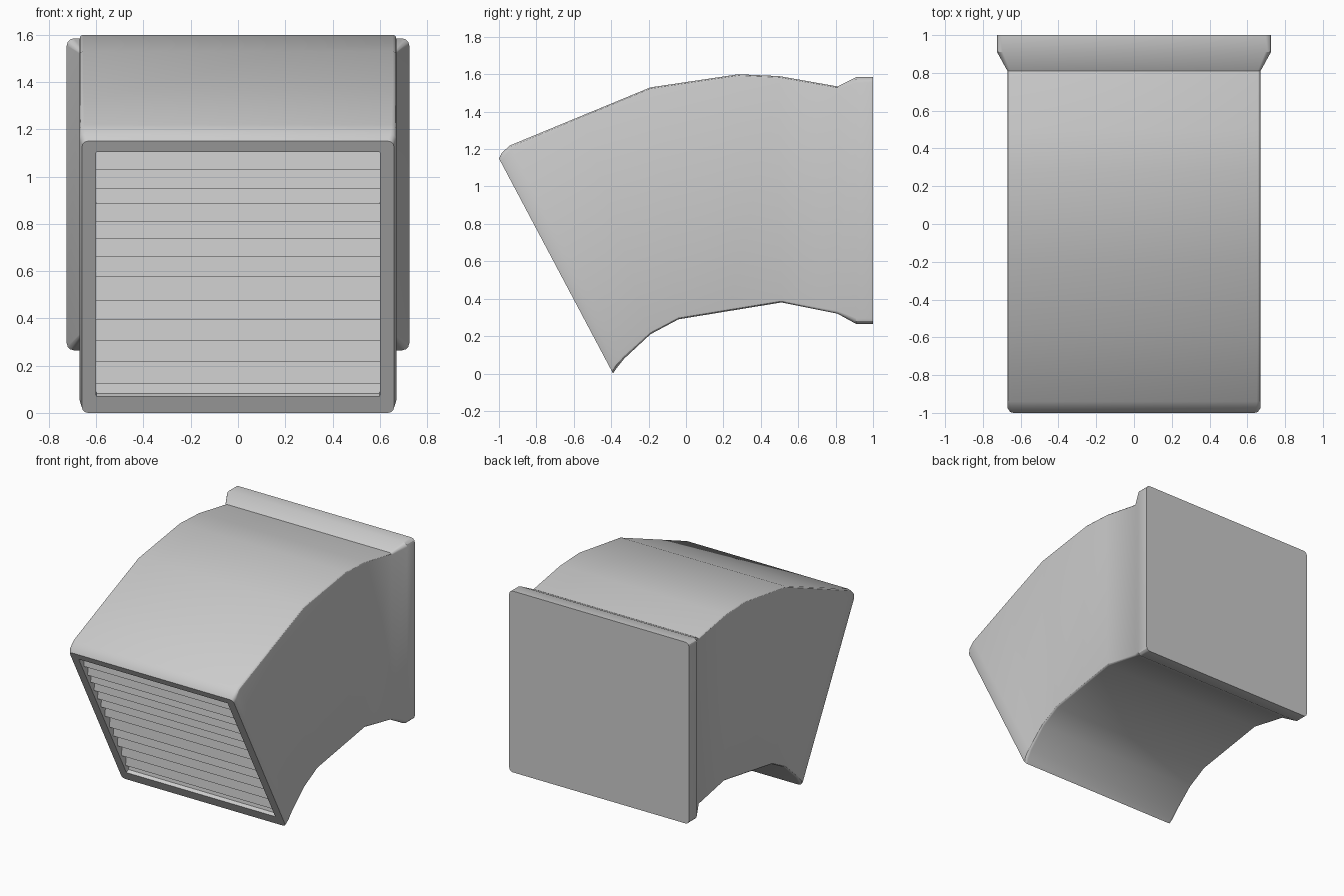
import bpy, bmesh, math
from mathutils import Vector

if "Cube" in bpy.data.objects:
    bpy.data.objects.remove(bpy.data.objects["Cube"])


def ring(bm, top, bottom, half, r, steps=3):
    """Rounded rectangle spanning two (y, z) points, extended sideways in x."""
    t, b = Vector((0, *top)), Vector((0, *bottom))
    mid, up = (t + b) / 2, (t - b).normalized()
    h = (t - b).length / 2
    verts = []
    for i, (sx, sy) in enumerate([(1, 1), (-1, 1), (-1, -1), (1, -1)]):
        for k in range(steps + 1):
            a = math.pi / 2 * (i + k / steps)
            x = sx * (half - r) + r * math.cos(a)
            v = sy * (h - r) + r * math.sin(a)
            verts.append(bm.verts.new(mid + up * v + Vector((x, 0, 0))))
    return verts


def finish(bm, name, angle):
    bmesh.ops.recalc_face_normals(bm, faces=bm.faces)
    me = bpy.data.meshes.new(name)
    bm.to_mesh(me)
    bm.free()
    ob = bpy.data.objects.new(name, me)
    bpy.context.collection.objects.link(ob)
    bpy.context.view_layer.objects.active = ob
    ob.select_set(True)
    bpy.ops.object.shade_smooth_by_angle(angle=math.radians(angle))
    ob.select_set(False)
    return ob


# Sloped mouth plane
T, B = Vector((-1.0, 1.15)), Vector((-0.39, 0.0))
d = (B - T).normalized()
inward = Vector((-d.y, d.x))
open_top, open_bot = T + d * 0.051, T + d * 1.223
depth = inward * 0.15

# Duct housing: recess, front lip, bent body, rear flange
sections = [
    (open_top + depth, open_bot + depth, 0.60, 0.004),
    (open_top, open_bot, 0.60, 0.004),
    (T, B, 0.66, 0.025),
    ((-0.985, 1.18), (-0.37, 0.03), 0.67, 0.025),
    ((-0.94, 1.22), (-0.33, 0.08), 0.67, 0.02),
    ((-0.56, 1.377), (-0.19, 0.21), 0.67, 0.015),
    ((-0.19, 1.53), (-0.04, 0.29), 0.67, 0.015),
    ((0.28, 1.60), (0.235, 0.335), 0.67, 0.015),
    ((0.50, 1.59), (0.51, 0.38), 0.67, 0.015),
    ((0.81, 1.535), (0.81, 0.32), 0.67, 0.015),
    ((0.91, 1.585), (0.91, 0.265), 0.725, 0.03),
    ((1.0, 1.585), (1.0, 0.265), 0.725, 0.03),
]
bm = bmesh.new()
rings = [ring(bm, *s) for s in sections]
for a, b in zip(rings, rings[1:]):
    n = len(a)
    for i in range(n):
        j = (i + 1) % n
        bm.faces.new((a[i], a[j], b[j], b[i]))
bm.faces.new(rings[0])
bm.faces.new(rings[-1])
finish(bm, "duct_housing", 30)

# Louver slats: upright blades stepping back down the mouth
edges = [1.105, 1.03, 0.95, 0.885, 0.81, 0.735, 0.66, 0.575,
         0.475, 0.395, 0.305, 0.215, 0.125, 0.065]
bm = bmesh.new()
for z1, z0 in zip(edges, edges[1:]):
    y0 = T.x + (T.y - z0) * (B.x - T.x) / (T.y - B.y) + 0.02
    top = z1 + 0.015
    section = [(y0, z0), (y0 + 0.012, z0), (y0 + 0.022, top), (y0 + 0.01, top)]
    left = [bm.verts.new((-0.602, y, z)) for y, z in section]
    right = [bm.verts.new((0.602, y, z)) for y, z in section]
    bm.faces.new(left)
    bm.faces.new(right[::-1])
    for i in range(4):
        j = (i + 1) % 4
        bm.faces.new((left[i], right[i], right[j], left[j]))
finish(bm, "louver_slats", 20)
